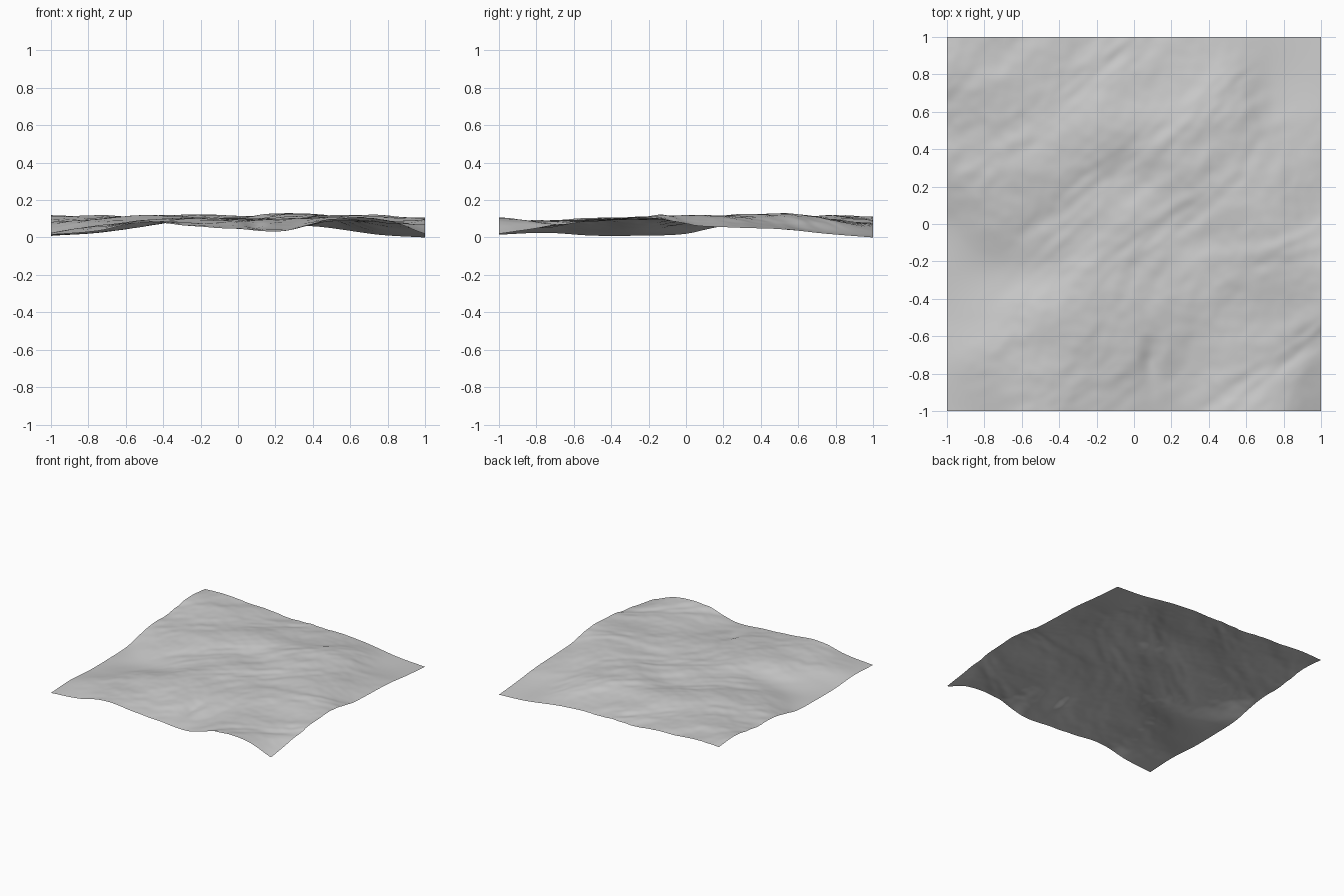
import bpy
import bmesh
import math
from mathutils import Vector, noise

# Remove the default cube
if "Cube" in bpy.data.objects:
    bpy.data.objects.remove(bpy.data.objects["Cube"], do_unlink=True)

SIZE = 2.0
CELLS = 150
UNIT = 0.005

# Spot heights of the main ridges, troughs and flats, front row first, left to right
SPOTS = [
    [3, 7, 16, 12, 9, 7, 20, 19, 4],
    [5, 13, 18, 16, 16, 12, 17, 17, 11],
    [2, 9, 18, 19, 18, 18, 19, 17, 18],
    [2, 5, 12, 20, 20, 20, 21, 23, 22],
    [4, 13, 16, 18, 21, 20, 22, 22, 14],
    [15, 19, 23, 20, 18, 25, 24, 20, 11],
    [17, 20, 23, 24, 23, 25, 24, 13, 9],
    [22, 23, 21, 19, 19, 19, 18, 6, 4],
    [21, 21, 19, 15, 14, 13, 10, 3, 0],
]


def spline(values, t):
    """Smooth curve through evenly spaced values, t from 0 to 1."""
    last = len(values) - 1
    pos = t * last
    i = min(int(pos), last - 1)
    f = pos - i
    b, c = values[i], values[i + 1]
    a = values[i - 1] if i > 0 else 2 * b - c
    d = values[i + 2] if i + 2 <= last else 2 * c - b
    slope_b, slope_c = (c - a) / 2, (d - b) / 2
    return (b + slope_b * f
            + (3 * (c - b) - 2 * slope_b - slope_c) * f ** 2
            + (2 * (b - c) + slope_b + slope_c) * f ** 3)


def roughness(x, y):
    """Eroded streaks that run diagonally along the ridges."""
    along, across = (x + y * 0.8), (y - x * 0.8)
    p = Vector((along * 1.8, across * 4.0, 0.7))
    bend = noise.noise(p * 0.6) * 0.8
    p.y += bend
    broad = noise.noise(p)
    fine = noise.noise(p * 2.3 + Vector((5, 3, 1)))
    grain = noise.noise(Vector((x * 16, y * 16, 2)))
    return broad * 0.010 + fine * 0.006 + grain * 0.002


def height(x, y):
    u, v = x / SIZE + 0.5, y / SIZE + 0.5
    base = UNIT * spline([spline(row, u) for row in SPOTS], v)
    # The low flats stay smooth
    fade = max(0.0, min(1.0, (base - 0.025) / 0.05))
    # A small steep-sided gully near the front edge
    gully = 0.018 * math.exp(-((x - 0.09) / 0.05) ** 2 - ((y + 0.73) / 0.14) ** 2)
    return min(0.145, max(0.0, base + roughness(x, y) * fade - gully))


# Ground colour
ground = bpy.data.materials.new("pale_grey_ground")
ground.use_nodes = True
colour = (0.6, 0.6, 0.6, 1.0)
ground.diffuse_color = colour
ground.node_tree.nodes["Principled BSDF"].inputs["Base Color"].default_value = colour

# Open terrain sheet
mesh = bpy.data.meshes.new("terrain_sheet")
bm = bmesh.new()
bmesh.ops.create_grid(bm, x_segments=CELLS, y_segments=CELLS, size=SIZE / 2)
for vert in bm.verts:
    vert.co.z = height(vert.co.x, vert.co.y)
for face in bm.faces:
    face.smooth = True
bm.to_mesh(mesh)
bm.free()
mesh.materials.append(ground)
terrain = bpy.data.objects.new("terrain_sheet", mesh)
bpy.context.scene.collection.objects.link(terrain)
